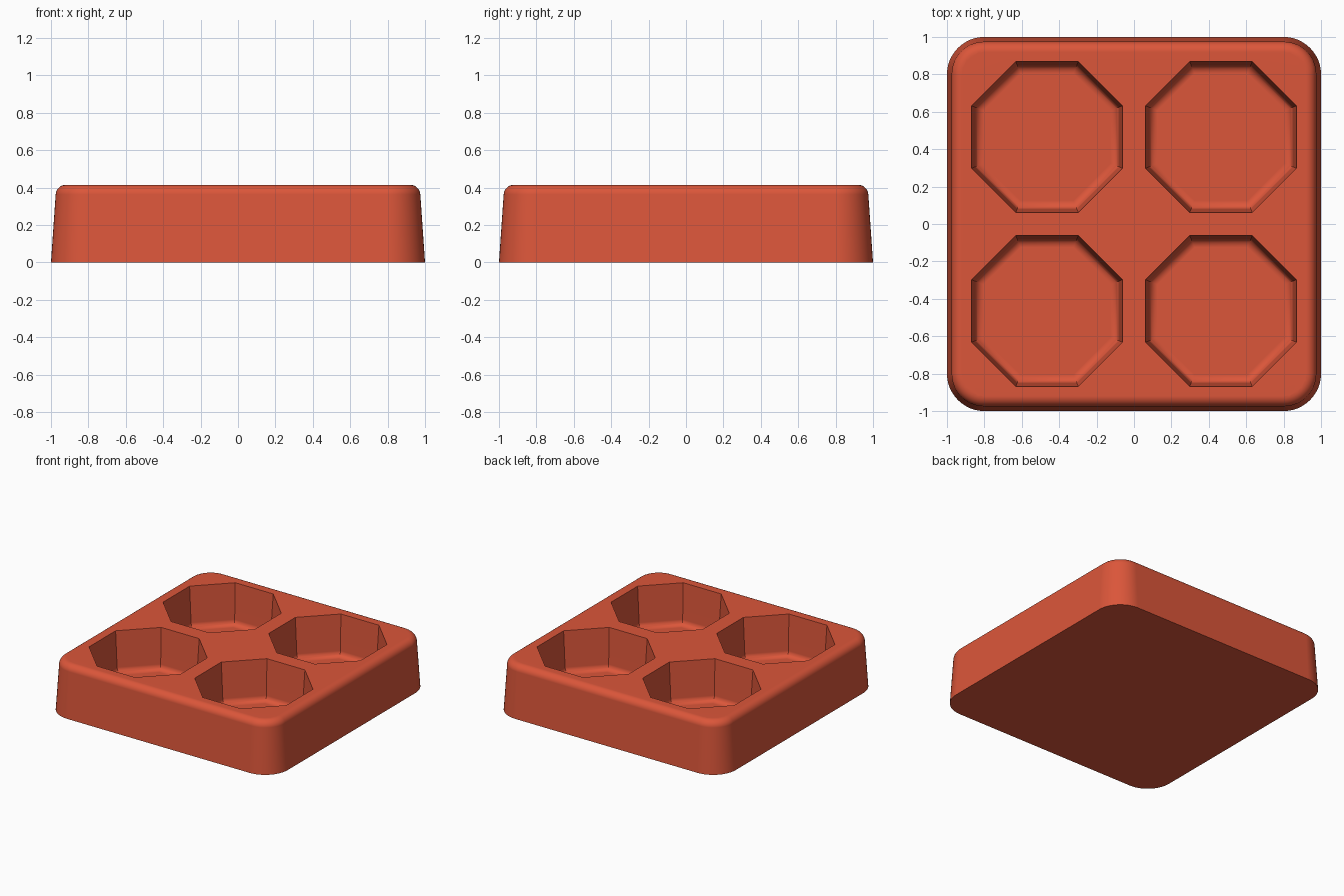
import bpy, bmesh, math

cube = bpy.data.objects.get("Cube")
if cube:
    bpy.data.objects.remove(cube, do_unlink=True)

CORE = 0.8          # distance of the corner arc centres
TOP = 0.415
POCKET = 0.465      # distance of the pocket centres
FLOOR = 0.09


def rounded_square(half, z, steps=12):
    pts = []
    for q in range(4):
        turn = q * math.pi / 2
        sx = 1 if q in (0, 3) else -1
        sy = 1 if q < 2 else -1
        for i in range(steps + 1):
            a = turn + i / steps * math.pi / 2
            r = half - CORE
            pts.append((sx * CORE + r * math.cos(a), sy * CORE + r * math.sin(a), z))
    return pts


def octagon(cx, cy, apothem, z):
    r = apothem / math.cos(math.pi / 8)
    angles = [(i + 0.5) * math.pi / 4 for i in range(8)]
    return [(cx + r * math.cos(a), cy + r * math.sin(a), z) for a in angles]


def fillet(cx, cz, radius, start, end, steps=8):
    """Arc in the (offset, height) plane."""
    angles = [math.radians(start + (end - start) * i / steps) for i in range(steps + 1)]
    return [(cx + radius * math.cos(a), cz + radius * math.sin(a)) for a in angles]


def loft(bm, rings):
    """Skin consecutive rings and return the first and last loops."""
    loops = [[bm.verts.new(p) for p in ring] for ring in rings]
    for low, high in zip(loops, loops[1:]):
        for i in range(len(low)):
            j = (i + 1) % len(low)
            bm.faces.new((low[i], low[j], high[j], high[i]))
    return loops[0], loops[-1]


def loop_edges(bm, loop):
    return [bm.edges.get((v, loop[i - 1])) for i, v in enumerate(loop)]


bm = bmesh.new()

# Tapered outer wall with a rounded top rim
profile = [(1.0, 0.0)] + fillet(0.92, TOP - 0.055, 0.055, 4, 90)
base, rim = loft(bm, [rounded_square(h, z) for h, z in profile])
bm.faces.new(base[::-1])
top_edges = loop_edges(bm, rim)

# Four octagonal pockets with drafted walls and a rounded floor edge
pocket_profile = [(0.403, TOP)] + fillet(0.34, FLOOR + 0.045, 0.045, -4, -90)
for sx in (-1, 1):
    for sy in (-1, 1):
        mouth, floor = loft(bm, [octagon(sx * POCKET, sy * POCKET, a, z)
                                 for a, z in pocket_profile])
        bm.faces.new(floor)
        top_edges += loop_edges(bm, mouth)

# Flat top around the pockets
bmesh.ops.triangle_fill(bm, edges=top_edges, use_beauty=True, normal=(0, 0, 1))
bmesh.ops.recalc_face_normals(bm, faces=bm.faces)

mesh = bpy.data.meshes.new("pocket_tray")
bm.to_mesh(mesh)
bm.free()
tray = bpy.data.objects.new("pocket_tray", mesh)
bpy.context.collection.objects.link(tray)

# Brick red finish
red = bpy.data.materials.new("brick_red")
red.use_nodes = True
colour = (0.71, 0.093, 0.042, 1)
red.diffuse_color = colour
red.node_tree.nodes["Principled BSDF"].inputs["Base Color"].default_value = colour
mesh.materials.append(red)

# Smooth fillets, crisp pocket edges, flat large faces
bpy.ops.object.select_all(action="DESELECT")
tray.select_set(True)
bpy.context.view_layer.objects.active = tray
bpy.ops.object.shade_smooth_by_angle(angle=math.radians(30))
weighted = tray.modifiers.new("weighted_normals", "WEIGHTED_NORMAL")
weighted.keep_sharp = True
